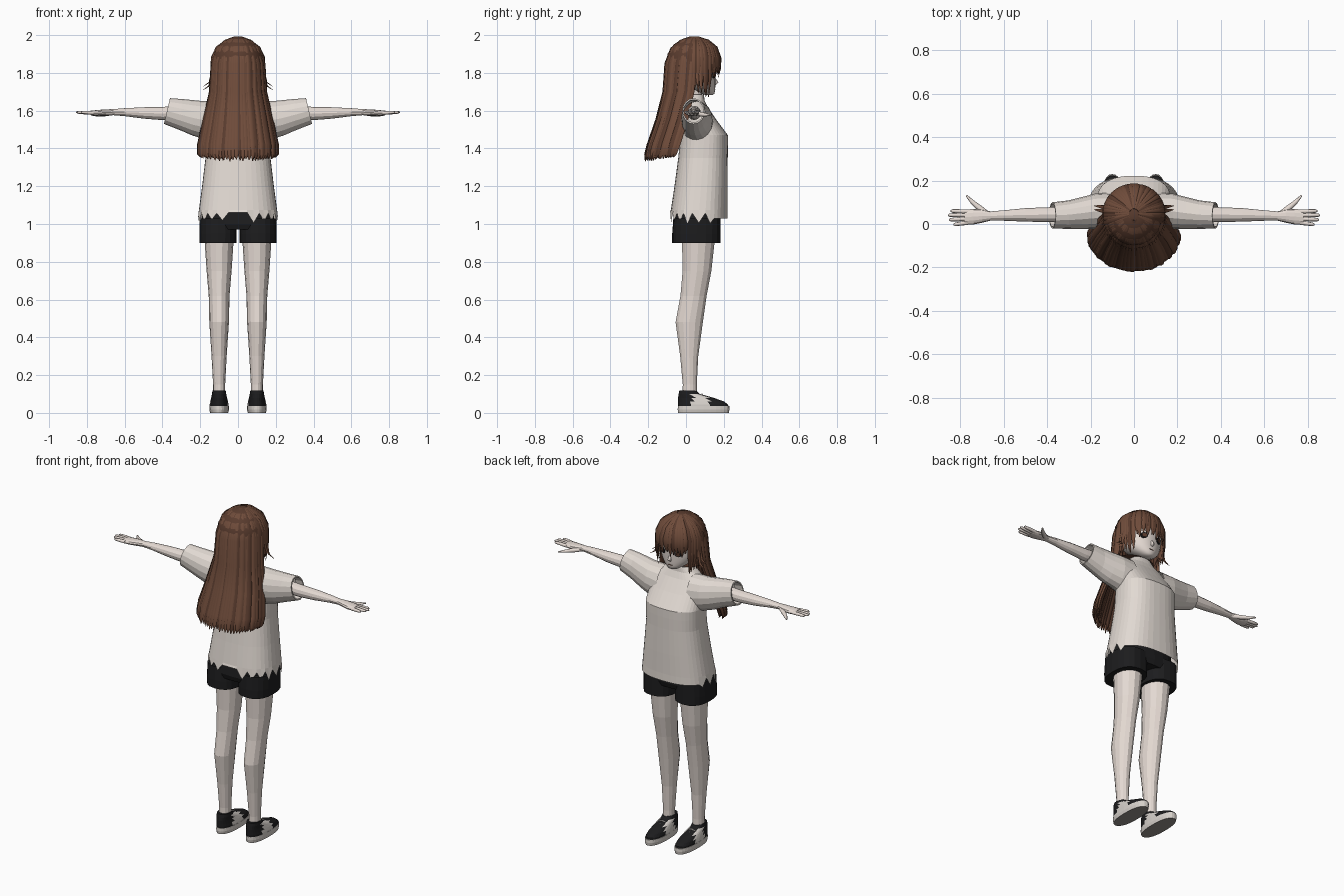
import bpy, bmesh, math, random
from mathutils import Vector

random.seed(4)
cube = bpy.data.objects.get("Cube")
if cube:
    bpy.data.objects.remove(cube)


def material(name, rgb):
    m = bpy.data.materials.new(name)
    m.use_nodes = True
    col = (*rgb, 1)
    m.diffuse_color = col
    node = m.node_tree.nodes["Principled BSDF"]
    node.inputs["Base Color"].default_value = col
    node.inputs["Roughness"].default_value = 0.9
    return m


skin = material("pale skin", (0.78, 0.70, 0.65))
cloth = material("off white cloth", (0.76, 0.70, 0.65))
brown = material("brown hair", (0.16, 0.072, 0.043))
dark_brown = material("dark brown hair", (0.10, 0.044, 0.027))
black = material("black cloth", (0.012, 0.012, 0.013))
pale = material("pale shoe trim", (0.68, 0.64, 0.60))
grey = material("grey sole", (0.30, 0.28, 0.26))


def loft(bm, rings, n=12, power=2.0, caps=True, mat=0):
    """Skin rings of (centre, u radius vector, v radius vector)."""
    def s(t):
        return math.copysign(abs(t) ** (2 / power), t)
    rows = []
    for c, u, v in rings:
        c, u, v = Vector(c), Vector(u), Vector(v)
        angles = [2 * math.pi * i / n for i in range(n)]
        rows.append([bm.verts.new(c + u * s(math.cos(a)) + v * s(math.sin(a))) for a in angles])
    faces = []
    for a, b in zip(rows, rows[1:]):
        for i in range(n):
            j = (i + 1) % n
            faces.append(bm.faces.new((a[i], a[j], b[j], b[i])))
    if caps:
        faces += [bm.faces.new(rows[0]), bm.faces.new(rows[-1])]
    for f in faces:
        f.material_index = mat
    return rows


def finish(name, bm, mats, mirror=False, smooth=None):
    bmesh.ops.recalc_face_normals(bm, faces=bm.faces)
    mesh = bpy.data.meshes.new(name)
    bm.to_mesh(mesh)
    bm.free()
    ob = bpy.data.objects.new(name, mesh)
    bpy.context.collection.objects.link(ob)
    for m in mats:
        mesh.materials.append(m)
    if smooth:
        bpy.ops.object.select_all(action="DESELECT")
        ob.select_set(True)
        bpy.context.view_layer.objects.active = ob
        bpy.ops.object.shade_smooth_by_angle(angle=math.radians(smooth))
    if mirror:
        ob.modifiers.new("Mirror", "MIRROR").use_mirror_merge = False
    return ob


def upright(rows, x=0):
    # rows of z, y centre, x radius, y radius
    return [((x, y, z), (rx, 0, 0), (0, ry, 0)) for z, y, rx, ry in rows]


def sideways(rows):
    # rows of x, y centre, z centre, y radius, z radius
    return [((x, y, z), (0, ry, 0), (0, 0, rz)) for x, y, z, ry, rz in rows]


# Legs
bm = bmesh.new()
loft(bm, upright([(1.0, .065, .08, .09), (.9, .065, .076, .088), (.75, .058, .066, .078),
                  (.62, .04, .055, .071), (.48, .017, .052, .074), (.3, .017, .040, .049),
                  (.15, .02, .032, .038), (.06, .02, .032, .04)], .1), 14)
finish("legs", bm, [skin], True)

# Shoe uppers, with a pale side panel
bm = bmesh.new()
loft(bm, upright([(.03, .093, .050, .133), (.045, .09, .050, .132), (.06, .08, .047, .122),
                  (.08, .052, .042, .094), (.10, .017, .038, .056), (.118, .01, .035, .045)], .1), 28, 2.3)
bm.normal_update()
for f in bm.faces:
    c = f.calc_center_median()
    if .035 < c.y < .125 and c.z < .09 and abs(f.normal.x) > .4:
        f.material_index = 1
finish("shoe_uppers", bm, [black, pale], True)

# Soles with a grey tread
bm = bmesh.new()
loft(bm, upright([(0, .093, .048, .134), (.018, .093, .052, .137), (.036, .093, .051, .136)], .1), 28, 2.3)
for f in bm.faces:
    f.material_index = int(f.calc_center_median().z < .001)
finish("shoe_soles", bm, [pale, grey], True)

# Laces
bm = bmesh.new()
for k in range(3):
    y, z = .085 + k * .022, .098 - k * .010
    loft(bm, [((.1 + x, y, z - abs(x) * .3), (0, .004, 0), (0, 0, .004)) for x in (-.026, 0, .026)], 6)
finish("shoe_laces", bm, [pale], True)

# Shorts
bm = bmesh.new()
loft(bm, upright([(.97, .055, .17, .115), (1.0, .055, .197, .125), (1.12, .06, .175, .115)]), 24, 2.5)
finish("shorts_hips", bm, [black])
bm = bmesh.new()
loft(bm, upright([(.9, .055, .098, .128), (.95, .055, .099, .128), (1.03, .058, .097, .125)], .106), 20, 2.5)
finish("shorts_legs", bm, [black], True)

# Shirt body with a ragged hem
bm = bmesh.new()
rows = loft(bm, upright([(1.03, .068, .212, .153), (1.075, .07, .207, .150), (1.2, .08, .19, .141),
                         (1.35, .09, .172, .131), (1.42, .094, .172, .128), (1.47, .096, .172, .126),
                         (1.55, .07, .168, .092), (1.62, .047, .145, .068), (1.655, .042, .10, .056),
                         (1.685, .045, .062, .05)]), 40, 2.5, caps=False)
for i, v in enumerate(rows[0]):
    if v.co.y < .14:
        v.co.z = 1.057 if i % 2 else 1.012 + random.uniform(-.012, .012)
    if v.co.y < 0 and abs(v.co.x) < .05:
        v.co.z = 1.062
finish("shirt_body", bm, [cloth])

# Sleeves, with slanted open cuffs
bm = bmesh.new()
rings = sideways([(.10, .06, 1.535, .085, .115), (.18, .058, 1.55, .082, .10), (.24, .05, 1.562, .074, .094),
                  (.30, .043, 1.578, .066, .084), (.376, .04, 1.598, .06, .068)])
rings[-1] = (rings[-1][0], rings[-1][1], (-.016, 0, .068))
rows = loft(bm, rings, 16, caps=False)
inner = sideways([(.32, .042, 1.585, .058, .07)])
lip = (rings[-1][0], (0, .053, 0), (-.014, 0, .060))
loft(bm, [rings[-1], lip, inner[0]], 16, caps=False)
bmesh.ops.remove_doubles(bm, verts=bm.verts, dist=.0002)
finish("sleeves", bm, [cloth], True)

# Arms and palms
bm = bmesh.new()
loft(bm, sideways([(.28, .043, 1.59, .036, .036), (.40, .043, 1.585, .034, .035), (.50, .042, 1.588, .031, .030),
                   (.60, .039, 1.592, .024, .021), (.66, .037, 1.592, .021, .016), (.70, .037, 1.59, .031, .017),
                   (.74, .034, 1.588, .036, .016), (.78, .031, 1.588, .034, .012)]), 12)
finish("arms", bm, [skin], True)

# Fingers and thumbs
bm = bmesh.new()
for y0, y1, tip in ((.006, -.002, .832), (.024, .020, .852), (.041, .041, .857), (.057, .060, .845)):
    loft(bm, sideways([(.765, y0, 1.588, .010, .010), ((.765 + tip) / 2, (y0 + y1) / 2, 1.59, .0095, .0095),
                       (tip - .008, y1, 1.591, .008, .007), (tip, y1, 1.591, .003, .003)]), 8)
thumb = [(.675, .045, 1.587, .014), (.71, .072, 1.582, .014), (.745, .102, 1.578, .010), (.772, .131, 1.577, .004)]
loft(bm, [((x, y, z), (r * .7, -r * .7, 0), (0, 0, r * .9)) for x, y, z, r in thumb], 8)
finish("fingers", bm, [skin], True, 50)

# Neck and head
bm = bmesh.new()
loft(bm, upright([(1.60, .035, .055, .05), (1.66, .04, .043, .043), (1.75, .05, .043, .045)]), 14)
finish("neck", bm, [skin])
bm = bmesh.new()
loft(bm, upright([(1.682, .122, .016, .016), (1.69, .115, .036, .036), (1.71, .095, .068, .059),
                  (1.74, .07, .098, .086), (1.775, .055, .117, .102), (1.82, .045, .126, .114),
                  (1.87, .04, .128, .122), (1.93, .04, .108, .108), (1.97, .04, .06, .06)]), 24)
finish("head", bm, [skin], smooth=60)
bm = bmesh.new()
loft(bm, [((0, .150, 1.772), (.006, 0, 0), (0, .004, .004)), ((0, .160, 1.745), (.011, 0, 0), (0, .012, .004)),
          ((0, .150, 1.735), (.007, 0, 0), (0, .005, 0))], 8)
finish("nose", bm, [skin], smooth=60)

# Eyes and mouth as thin plates
bm = bmesh.new()
for r, mat, lift in ((.020, 0, 0), (.013, 1, .002)):
    loft(bm, [((.052, .149 + lift + d, 1.79), (r, -r * .4, 0), (0, r * .1, r * .9)) for d in (-.002, .003)],
         12, mat=mat)
finish("eyes", bm, [black, dark_brown], True)
bm = bmesh.new()
loft(bm, [((0, y, 1.714), (.016, 0, 0), (0, 0, .002)) for y in (.150, .156)], 8)
finish("mouth", bm, [dark_brown])

# Scalp under the locks
bm = bmesh.new()
loft(bm, upright([(1.69, .01, .115, .085), (1.75, .03, .132, .125), (1.84, .035, .137, .138),
                  (1.90, .036, .128, .134), (1.95, .038, .097, .104), (1.98, .04, .053, .058),
                  (1.992, .04, .02, .02)]), 24)
gone = [f for f in bm.faces if f.calc_center_median().z < 1.87 and f.calc_center_median().y > .055]
bmesh.ops.delete(bm, geom=gone, context="FACES")
finish("scalp", bm, [dark_brown], smooth=60)


def lock(bm, pts, widths, mat=0):
    """A flattened, tapered strand that lies against the head."""
    pts = [Vector(p) for p in pts]
    rings = []
    for i, p in enumerate(pts):
        along = (pts[min(i + 1, len(pts) - 1)] - pts[max(i - 1, 0)]).normalized()
        out = p - Vector((0, .04, min(p.z, 1.85)))
        side = along.cross(out).normalized()
        rings.append((p, side * widths[i], side.cross(along).normalized() * widths[i] * .45))
    loft(bm, rings, 6, mat=mat)


# Long back hair: z, x radius, side y, rear y
levels = [(1.99, .022, .05, .02), (1.972, .068, .05, -.03), (1.93, .113, .05, -.078), (1.85, .138, .05, -.108),
          (1.70, .146, .036, -.118), (1.55, .178, .0, -.155), (1.42, .205, -.04, -.200), (1.37, .207, -.055, -.215)]
bm = bmesh.new()
for layer, count in ((1, 36), (.9, 24)):
    for i in range(count):
        a = math.pi * (i + .5) / count
        jit = random.uniform(.98, 1.02) * layer
        pts = [(w * jit * math.cos(a), ys + (yr * jit - ys) * math.sin(a), z) for z, w, ys, yr in levels]
        x, y, z = pts[-1]
        drop = .015 + .025 * math.sin(a) * random.uniform(.3, 1)
        pts.append((x * .95, y - .004, z - drop))
        mat = 1 if layer < 1 or i % 5 == 2 else 0
        lock(bm, pts, [.005, .008, .012, .014, .015, .018, .018, .013, .002], mat)
finish("back_hair", bm, [brown, dark_brown], smooth=60)

# Fringe, longer at the temples
bm = bmesh.new()
for i in range(27):
    t = -100 + 200 * i / 26 + random.uniform(-2, 2)
    sx, cy = math.sin(math.radians(t)), math.cos(math.radians(t))
    if abs(t) < 52:
        tip = 1.785 + random.uniform(-.018, .015)
    else:
        tip = 1.68 + random.uniform(-.015, .02)
    mid = (1.88 + tip) / 2
    shape = [(1.99, .02, .02), (1.972, .065, .07), (1.935, .112, .112), (1.88, .137, .130),
             (mid, .139, .131), (tip, .128, .122)]
    pts = [(rx * sx, .05 + ry * cy, z) for z, rx, ry in shape]
    lock(bm, pts, [.005, .009, .014, .017, .014, .002], int(i % 5 == 1))
# Stray tips beside the cheeks
for s in (-1, 1):
    for k in range(2):
        d = .018 * k
        lock(bm, [(s * .125, .06 + d, 1.87), (s * .141, .06 + d, 1.79), (s * .152, .062 + d, 1.75 - d),
                  (s * .184, .066 + d, 1.728 - d)], [.008, .011, .008, .0015])
finish("fringe", bm, [brown, dark_brown], smooth=60)
